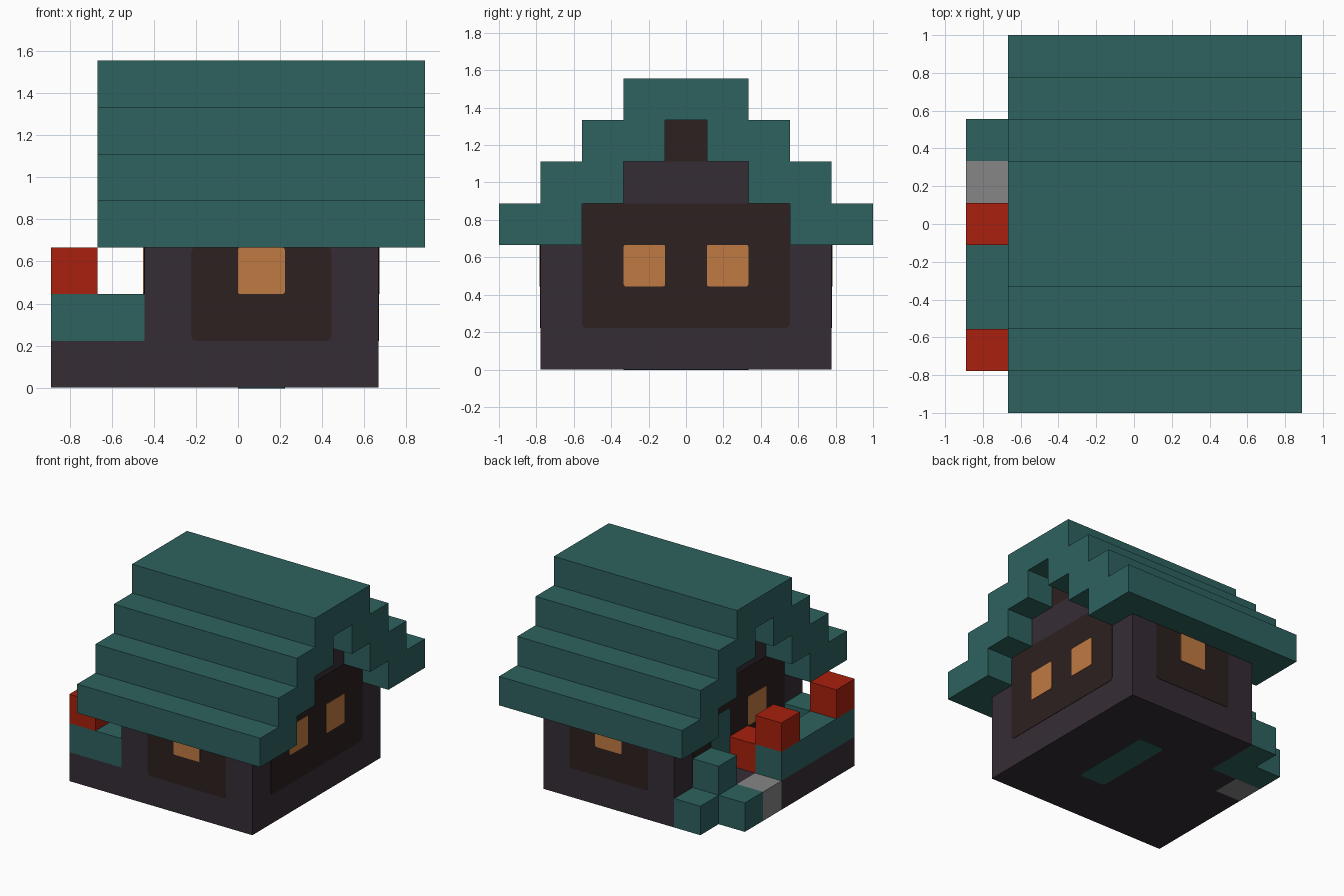
import bpy, bmesh
from math import sin, cos, pi
from mathutils import Vector

U = 2 / 9                       # block size
ORIGIN = Vector((-4, -4.5, 0))  # grid corner, in blocks

if "Cube" in bpy.data.objects:
    bpy.data.objects.remove(bpy.data.objects["Cube"])


def material(name, rgb):
    m = bpy.data.materials.new(name)
    m.use_nodes = True
    col = (*rgb, 1)
    m.diffuse_color = col
    m.node_tree.nodes["Principled BSDF"].inputs["Base Color"].default_value = col
    return m


TEAL = material("teal", (0.027, 0.122, 0.112))
PLUM = material("dark plum", (0.036, 0.026, 0.036))
BROWN = material("dark brown", (0.025, 0.015, 0.014))
AMBER = material("amber", (0.527, 0.195, 0.054))
RED = material("red", (0.392, 0.0144, 0.0044))
GREY = material("grey", (0.238, 0.238, 0.238))


def prism(name, points, depth, mat):
    """Extrude a flat outline, given in blocks, along a vector."""
    bm = bmesh.new()
    face = bm.faces.new([bm.verts.new((Vector(p) + ORIGIN) * U) for p in points])
    new = bmesh.ops.extrude_face_region(bm, geom=[face])["geom"]
    bmesh.ops.translate(bm, vec=Vector(depth) * U,
                        verts=[g for g in new if isinstance(g, bmesh.types.BMVert)])
    bmesh.ops.recalc_face_normals(bm, faces=bm.faces)
    mesh = bpy.data.meshes.new(name)
    bm.to_mesh(mesh)
    bm.free()
    mesh.materials.append(mat)
    obj = bpy.data.objects.new(name, mesh)
    bpy.context.collection.objects.link(obj)
    return obj


def block(name, x, y, z, mat):
    """Box from grid ranges."""
    base = [(x[0], y[0], z[0]), (x[1], y[0], z[0]), (x[1], y[1], z[0]), (x[0], y[1], z[0])]
    return prism(name, base, (0, 0, z[1] - z[0]), mat)


def plate(name, axis, level, side, u, v, mat, layer=1, r=0.1):
    """Thin round-cornered plate on the plane where the axis equals level."""
    outline = []
    centres = [(u[1] - r, v[1] - r), (u[0] + r, v[1] - r), (u[0] + r, v[0] + r), (u[1] - r, v[0] + r)]
    for q, (cu, cv) in enumerate(centres):
        for s in range(4):
            a = (q + s / 3) * pi / 2
            p = [cu + r * cos(a), cv + r * sin(a)]
            p.insert(axis, level)
            outline.append(p)
    depth = [0, 0, 0]
    depth[axis] = side * 0.014 * layer
    return prism(name, outline, depth, mat)


# Walls, stepped gable and terrace floor
block("walls", (2, 7), (1, 8), (0, 3), PLUM)
block("gable_lower", (2, 7), (2, 7), (3, 4), PLUM)
block("gable_middle", (2, 7), (3, 6), (4, 5), PLUM)
block("gable_peak", (2, 7), (4, 5), (5, 6), BROWN)
block("terrace_floor_inner", (1, 2), (1, 6), (0, 1), PLUM)
block("terrace_floor_outer", (0, 1), (1, 5), (0, 1), PLUM)

# Stepped roof: climb the outside, then come back along the underside
outer, inner = [], []
for i in range(4):
    outer += [(i, 3 + i), (i, 4 + i)]
    inner += [(i + 2, 3 + i), (i + 2, 4 + i)] if i < 3 else []
half_out = outer
half_in = inner[:-1] + [(4, 6)]
mirror = lambda pts: [(9 - y, z) for y, z in reversed(pts)]
profile = half_out + mirror(half_out) + [(9 - y, z) for y, z in half_in] + half_in[::-1]
prism("roof", [(1, y, z) for y, z in profile], (7, 0, 0), TEAL)

# Long sides: panel and window, front and back
for label, level, side in (("front", 1, -1), ("back", 8, 1)):
    plate(label + "_panel", 1, level, side, (3, 6), (1, 3), BROWN)
    plate(label + "_window", 1, level, side, (4, 5), (2, 3), AMBER, 2, 0.05)

# Gable ends: panels, windows and door
for label, level, side in (("left", 7, 1), ("right", 2, -1)):
    plate(label + "_gable_panel", 0, level, side, (2, 7), (1, 4), BROWN)
for n, y in enumerate((3, 5)):
    plate(f"left_window_{n + 1}", 0, 7, 1, (y, y + 1), (2, 3), AMBER, 2, 0.05)
plate("right_window", 0, 2, -1, (3, 4), (2, 3), AMBER, 2, 0.05)
plate("door", 0, 2, -1, (5, 6), (1, 3), TEAL, 2)

# Underside panel
plate("floor_panel", 2, 0, -1, (4, 5), (3, 6), TEAL)

# Terrace: hedge, flower blocks, step and shrubs
block("hedge_side", (0, 1), (1, 5), (1, 2), TEAL)
block("hedge_front", (1, 2), (1, 2), (1, 2), TEAL)
for n, (x, y, z) in enumerate(((0, 1, 2), (0, 4, 2), (1, 4, 1))):
    block(f"flower_block_{n + 1}", (x, x + 1), (y, y + 1), (z, z + 1), RED)
block("step", (0, 1), (5, 6), (0, 1), GREY)
block("shrub_tall", (1, 2), (6, 7), (0, 2), TEAL)
block("shrub_outer", (0, 1), (6, 7), (0, 1), TEAL)
block("shrub_back", (1, 2), (7, 8), (0, 1), TEAL)
